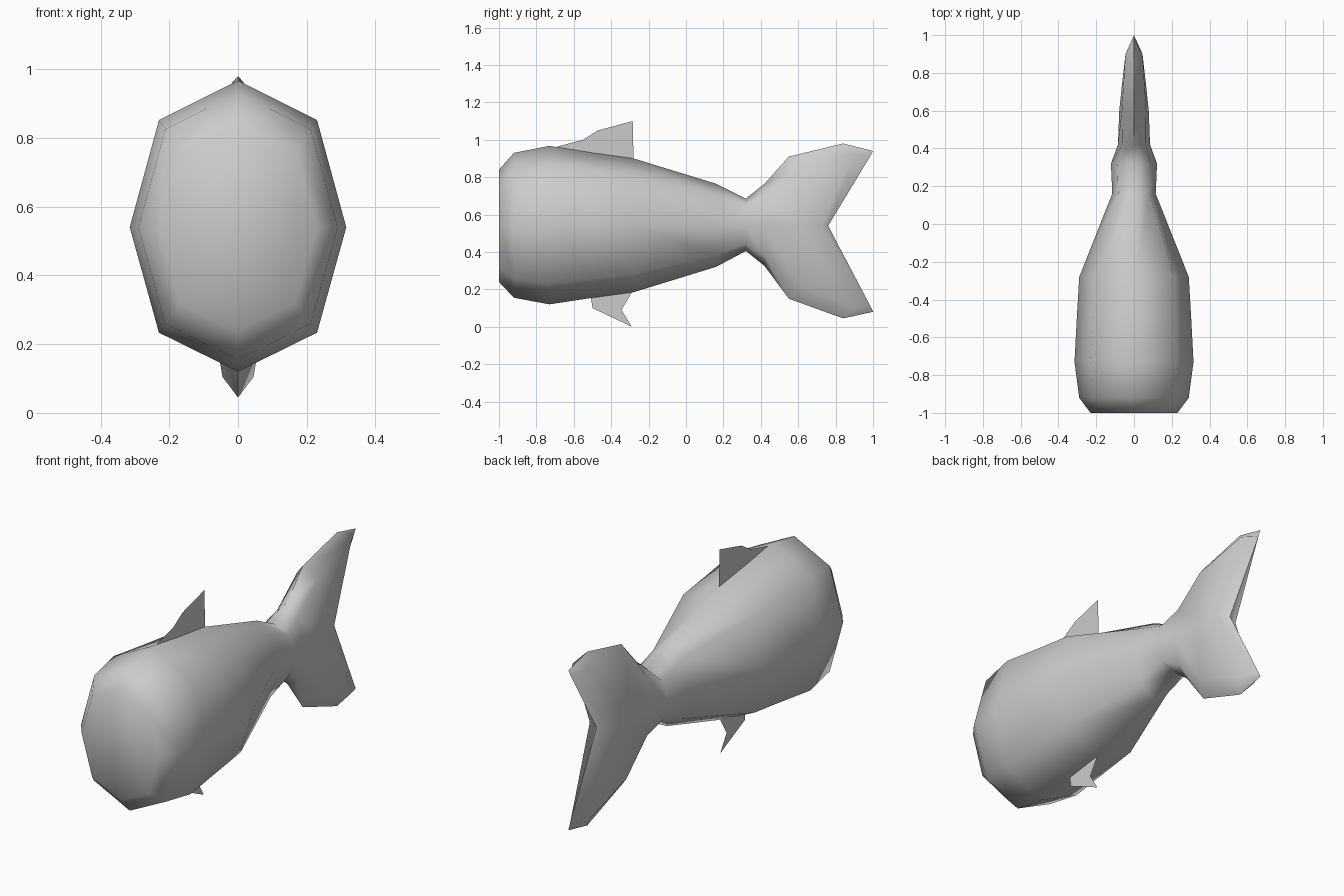
import bpy, bmesh, math

if "Cube" in bpy.data.objects:
    bpy.data.objects.remove(bpy.data.objects["Cube"])

MID = 0.54  # height of the side line


def finish(name, bm, smooth=True):
    bmesh.ops.remove_doubles(bm, verts=bm.verts[:], dist=0.0005)
    bmesh.ops.recalc_face_normals(bm, faces=bm.faces[:])
    mesh = bpy.data.meshes.new(name)
    bm.to_mesh(mesh)
    bm.free()
    obj = bpy.data.objects.new(name, mesh)
    bpy.context.collection.objects.link(obj)
    if smooth:
        bpy.ops.object.select_all(action='DESELECT')
        obj.select_set(True)
        bpy.context.view_layer.objects.active = obj
        bpy.ops.object.shade_smooth_by_angle(angle=math.radians(65))
    return obj


def ring(y_edge, top, bottom, y_up, t, x_up, y_mid, x_mid):
    """Eight-point section: ridge, shoulder, side line, mirrored in x."""
    up = MID + t * (top - MID)
    low = MID - t * (MID - bottom)
    return [(0, y_edge, top), (x_up, y_up, up), (x_mid, y_mid, MID),
            (x_up, y_up, low), (0, y_edge, bottom), (-x_up, y_up, low),
            (-x_mid, y_mid, MID), (-x_up, y_up, up)]


def body_ring(y, width, top, bottom):
    return ring(y, top, bottom, y, 0.73, 0.73 * width, y, width)


# Body sections, nose to tail stem
rings = [body_ring(*s) for s in [
    (-1.00, 0.230, 0.84, 0.24),
    (-0.92, 0.290, 0.93, 0.155),
    (-0.73, 0.315, 0.967, 0.12),
    (-0.50, 0.303, 0.93, 0.155),
    (-0.28, 0.290, 0.90, 0.185),
    (0.16, 0.115, 0.765, 0.32),
    (0.32, 0.122, 0.685, 0.405),
    (0.42, 0.085, 0.765, 0.325)]]

# Swept-back sections form the forked tail, closing to a thin trailing edge
rings += [
    ring(0.55, 0.91, 0.15, 0.60, 0.82, 0.065, 0.60, 0.078),
    ring(0.84, 0.98, 0.045, 0.90, 0.88, 0.045, 0.725, 0.065),
    ring(1.00, 0.94, 0.08, 0.985, 0.93, 0.0, 0.76, 0.0)]

bm = bmesh.new()
loops = [[bm.verts.new(p) for p in r] for r in rings]
for a, b in zip(loops, loops[1:]):
    for i in range(8):
        j = (i + 1) % 8
        bm.faces.new((a[i], a[j], b[j], b[i]))
bm.faces.new(loops[0])
finish("body_and_tail", bm)


# Paper-thin fins on the centre plane
def fin(name, outline):
    bm = bmesh.new()
    bm.faces.new([bm.verts.new((0, y, z)) for y, z in outline])
    bmesh.ops.triangulate(bm, faces=bm.faces[:])
    finish(name, bm, smooth=False)


fin("dorsal_fin", [(-0.70, 0.96), (-0.55, 1.00), (-0.47, 1.05),
                   (-0.285, 1.10), (-0.28, 0.88), (-0.50, 0.91)])
fin("belly_fin", [(-0.51, 0.17), (-0.50, 0.10), (-0.29, 0.0),
                  (-0.345, 0.09), (-0.28, 0.20)])
